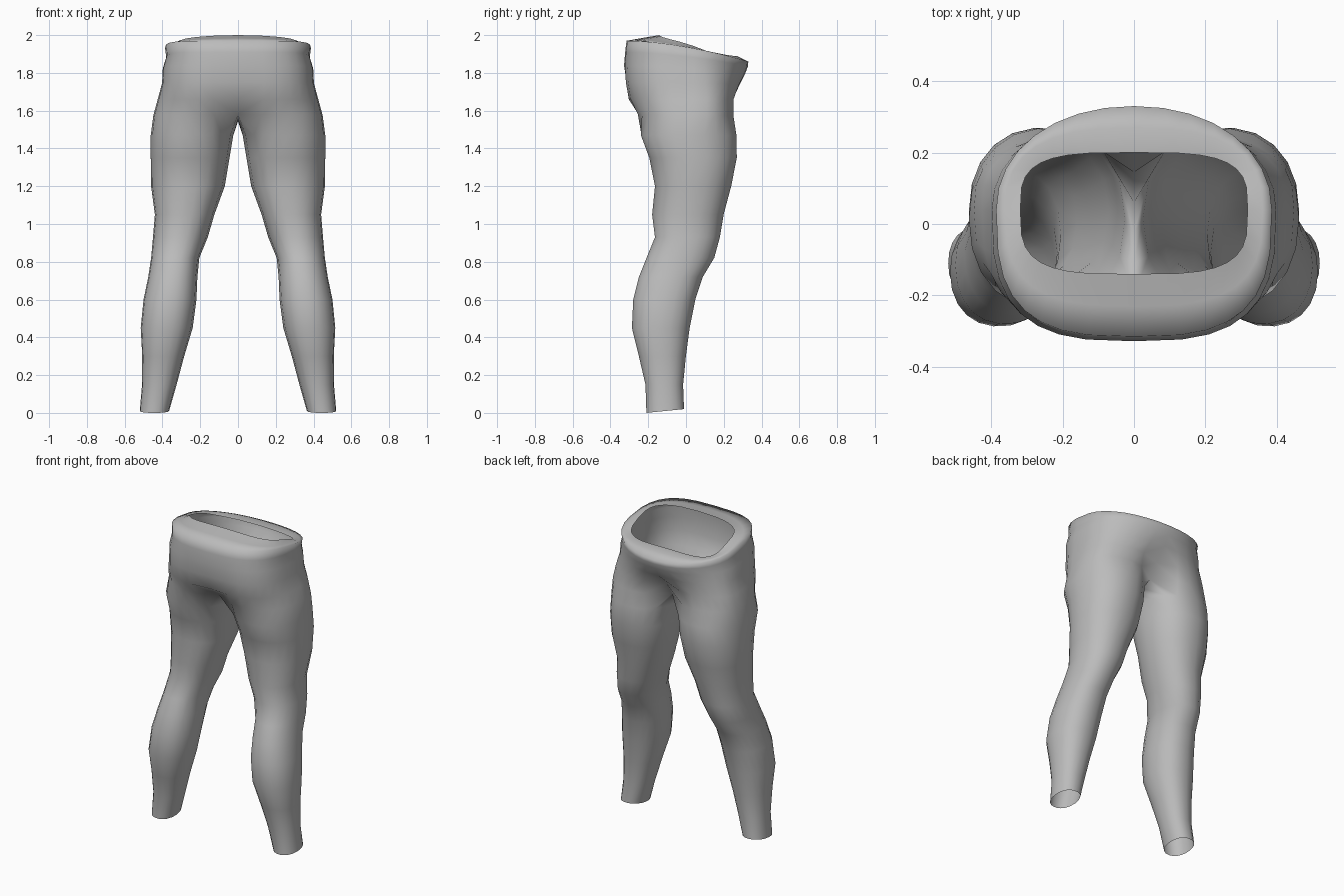
import bpy, bmesh, math

cube = bpy.data.objects.get("Cube")
if cube:
    bpy.data.objects.remove(cube, do_unlink=True)

OUTER, INNER = 16, 4      # segments on the outer arc and on the inner thigh

# Leg sections: z, inner x, outer x, back y, front y
LEG = [
    (.01, .365, .52, -.21, -.01), (.15, .325, .508, -.215, -.015),
    (.3, .285, .507, -.25, 0), (.45, .24, .515, -.287, .02),
    (.6, .22, .5, -.28, .05), (.72, .215, .475, -.25, .09),
    (.82, .205, .46, -.21, .15), (.93, .16, .45, -.165, .18),
    (1.05, .125, .44, -.18, .2), (1.2, .07, .46, -.165, .24),
    (1.35, .045, .462, -.195, .27), (1.47, .025, .462, -.24, .268)]

# Hip sections: back z, front z, half width, back y, front y,
# back dent, front dent, back squareness, front squareness
HIPS = [
    (1.58, 1.57, .448, -.275, .265, .08, .12, 2.6, 2.8),
    (1.66, 1.66, .425, -.312, .265, .02, .06, 2.8, 2.8),
    (1.75, 1.74, .402, -.325, .285, .01, 0, 3, 2.4),
    (1.84, 1.80, .398, -.328, .315, 0, 0, 3, 2.1),
    (1.91, 1.835, .38, -.322, .328, 0, 0, 3, 2.1),
    (1.97, 1.86, .386, -.315, .33, 0, 0, 3, 2.1),
    (1.985, 1.89, .36, -.23, .27, 0, 0, 3, 2.6),
    (2.0, 1.89, .318, -.14, .2, 0, 0, 3.5, 3.5)]


def power(v, n):
    return math.copysign(abs(v) ** (2 / n), v)


def leg_ring(z, xi, xo, yb, yf):
    ring = []
    for i in range(OUTER + INNER):
        if i <= OUTER:
            a = math.radians(-135 + 270 * i / OUTER)
        else:
            a = math.radians(135 + 90 * (i - OUTER) / INNER)
        s = power(math.sin(a), 2.2)
        x = (xi + xo) / 2 + (xo - xi) / 2 * power(math.cos(a), 2.2)
        tilt = .01 * s if z < .1 else 0
        ring.append((x, (yb + yf) / 2 + (yf - yb) / 2 * s, z + tilt))
    return ring


def hip_arc(zb, zf, w, yb, yf, db, df, nb, nf):
    arc, mid = [], .04
    for i in range(OUTER + 1):
        a = math.pi * (i / OUTER - .5)
        front = a > 0
        n = nf if front else nb
        x = w * power(max(math.cos(a), 0), n) if 0 < i < OUTER else 0
        y = mid + ((yf - mid) if front else (mid - yb)) * power(math.sin(a), n)
        t = (y - yb) / (yf - yb)
        dent = max(0, 1 - x / .25) ** 2
        y += -df * dent if front else db * dent
        drop = .02 * (x / w) ** 2 if zb > 1.98 else 0
        arc.append((x, y, zb + (zf - zb) * t ** 1.7 - drop))
    return arc


def bridge(bm, low, high, closed):
    n = len(low)
    for i in range(n if closed else n - 1):
        j = (i + 1) % n
        bm.faces.new((low[i], low[j], high[j], high[i]))


bm = bmesh.new()
add = lambda pts: [bm.verts.new(p) for p in pts]

# Leg tube from hem to upper thigh
legs = [add(leg_ring(*row)) for row in LEG]
for low, high in zip(legs, legs[1:]):
    bridge(bm, low, high, True)

# Crotch saddle lies on the centre plane and closes the lowest hip section
arcs = [add(hip_arc(*row)) for row in HIPS]
back, front = arcs[0][0].co, arcs[0][-1].co
saddle = []
for i in range(1, INNER):
    p = front.lerp(back, i / INNER)
    saddle.append((0, p.y, p.z - .03 * math.sin(math.pi * i / INNER)))
bridge(bm, legs[-1], arcs[0] + add(saddle), True)

# Hips, waist and folded rim
for low, high in zip(arcs, arcs[1:]):
    bridge(bm, low, high, False)

mesh = bpy.data.meshes.new("trousers")
bm.to_mesh(mesh)
bm.free()
trousers = bpy.data.objects.new("trousers", mesh)
bpy.context.collection.objects.link(trousers)

# Mirror the half to make both legs
mirror = trousers.modifiers.new("mirror", 'MIRROR')
mirror.use_clip = True
mirror.merge_threshold = .001

grey = bpy.data.materials.new("plain grey")
grey.use_nodes = True
colour = (.5, .5, .5, 1)
grey.diffuse_color = colour
grey.node_tree.nodes["Principled BSDF"].inputs["Base Color"].default_value = colour
mesh.materials.append(grey)
for p in mesh.polygons:
    p.use_smooth = True
